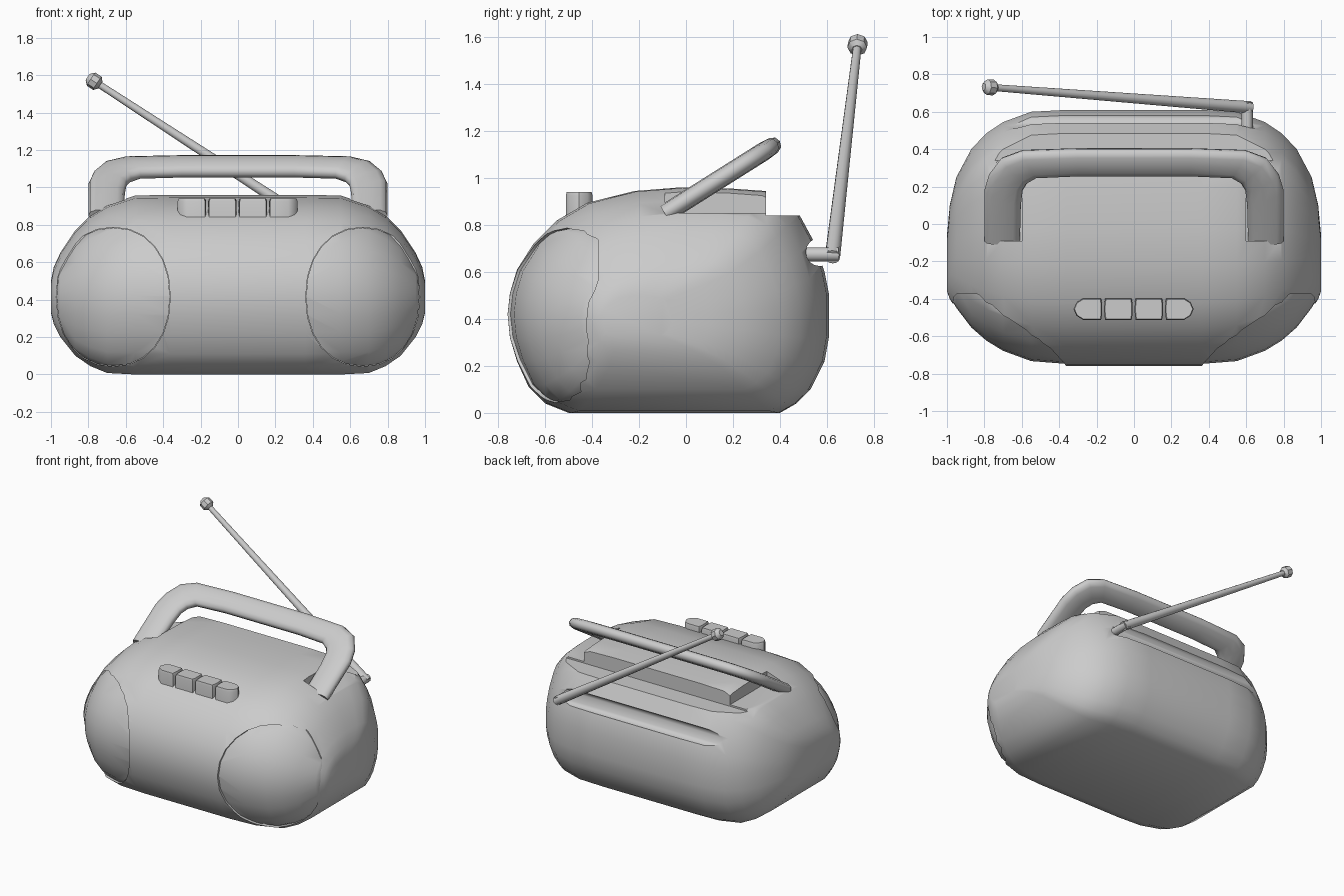
import bpy, bmesh, math
from mathutils import Vector

if "Cube" in bpy.data.objects:
    bpy.data.objects.remove(bpy.data.objects["Cube"])

grey = bpy.data.materials.new("grey plastic")
grey.diffuse_color = (0.6, 0.6, 0.6, 1)
grey.use_nodes = True
grey.node_tree.nodes["Principled BSDF"].inputs["Base Color"].default_value = grey.diffuse_color


def finish(ob, angle=35):
    bpy.ops.object.select_all(action='DESELECT')
    ob.select_set(True)
    bpy.context.view_layer.objects.active = ob
    bpy.ops.object.shade_smooth_by_angle(angle=math.radians(angle))


def loft(name, rings):
    """Closed rings of equal length, joined in order and capped."""
    bm = bmesh.new()
    rows = [[bm.verts.new(p) for p in r] for r in rings]
    n = len(rows[0])
    for a, b in zip(rows, rows[1:]):
        for i in range(n):
            bm.faces.new((a[i], a[(i + 1) % n], b[(i + 1) % n], b[i]))
    bm.faces.new(rows[0])
    bm.faces.new(rows[-1])
    bmesh.ops.recalc_face_normals(bm, faces=bm.faces)
    me = bpy.data.meshes.new(name)
    bm.to_mesh(me)
    bm.free()
    me.materials.append(grey)
    ob = bpy.data.objects.new(name, me)
    bpy.context.collection.objects.link(ob)
    return ob


def rod(name, a, b, r1, r2, n=12):
    a, b = Vector(a), Vector(b)
    q = (b - a).to_track_quat('Z', 'Y')
    ring = lambda c, r: [c + q @ Vector((r * math.cos(t), r * math.sin(t), 0))
                         for t in (2 * math.pi * i / n for i in range(n))]
    return loft(name, [ring(a, r1), ring(b, r2)])


def box(name, x0, x1, y0, y1, z0, z1):
    ring = lambda x: [(x, y0, z0), (x, y1, z0), (x, y1, z1), (x, y0, z1)]
    return loft(name, [ring(x0), ring(x1)])


def cut(ob, tool, op='DIFFERENCE'):
    m = ob.modifiers.new("cut", 'BOOLEAN')
    m.object, m.operation, m.solver = tool, op, 'EXACT'
    bpy.context.view_layer.objects.active = ob
    bpy.ops.object.modifier_apply(modifier=m.name)


# Body: one side profile, fitted to the front/back/bottom/top limits at each x
profile = [(-.76, .42), (-.75, .51), (-.72, .61), (-.65, .72), (-.55, .82), (-.42, .895),
           (-.22, .945), (-.03, .96), (.2, .955), (.34, .945), (.44, .90), (.485, .84),
           (.55, .72), (.59, .6), (.61, .5), (.61, .33), (.59, .22), (.53, .1), (.47, .04),
           (.4, 0), (-.5, 0), (-.6, .04), (-.67, .11), (-.72, .22), (-.75, .32)]
limits = [(.36, -.76, .61, 0, .96), (.55, -.745, .60, 0, .957), (.7, -.69, .545, .008, .907),
          (.79, -.635, .485, .045, .85), (.87, -.565, .40, .1, .77), (.95, -.46, .25, .2, .65),
          (.985, -.40, .1, .27, .575), (1, -.36, -.06, .33, .50)]


def shell(name, inset=0):
    def ring(x, f, b, lo, hi):
        f, b, lo, hi = f + inset, b - inset, lo + inset, hi - inset
        return [(x, f + (y + .76) / 1.37 * (b - f), lo + z / .96 * (hi - lo)) for y, z in profile]
    rows = [ring(-l[0], *l[1:]) for l in reversed(limits)] + [ring(*l) for l in limits]
    return loft(name, rows)


body = shell("body")
helpers = []

# Handle recess around the raised top panel, and the aerial groove in the back
tools = [box("recess_side", s * .6, s * 1.2, -.09, .9, .852, 1.3) for s in (-1, 1)]
tools.append(box("recess_back", -1.2, 1.2, .34, .9, .84, 1.3))
tools.append(rod("groove", (-.7, .57, .685), (.7, .57, .685), .06, .06, 16))
for t in tools:
    cut(body, t)
helpers += tools


# Speakers: slightly sunk domes in oval openings
def oval(s, grow, y):
    pts = []
    for i in range(24):
        t = 2 * math.pi * i / 24
        c, d = math.cos(t), math.sin(t)
        pts.append((s * (.667 + (.305 + grow) * math.copysign(abs(c) ** .92, c)), y,
                    .415 + (.372 + grow) * math.copysign(abs(d) ** .92, d)))
    return pts


for side, s in (("left", -1), ("right", 1)):
    hole = loft("speaker_hole", [oval(s, 0, -1), oval(s, 0, -.375)])
    plug = loft("speaker_plug", [oval(s, -.002, -1), oval(s, -.002, -.34)])
    cut(body, hole)
    dome = shell("speaker_" + side, .012)
    cut(dome, plug, 'INTERSECT')
    finish(dome)
    helpers += [hole, plug]
finish(body, 40)

# Handle: tilted loop swept from outer/inner edge pairs
outer = [(.8, -.09), (.8, .18), (.775, .265), (.71, .35), (.6, .39), (.3, .4)]
inner = [(.61, -.09), (.605, .1), (.595, .18), (.57, .22), (.52, .25), (.3, .26)]
plane = lambda p, s: Vector((s * p[0], p[1], .905 + .63 * p[1]))
up = Vector((0, -.53, .85))


def handle_ring(o, i, s):
    o, i = plane(o, s), plane(i, s)
    c, w = (o + i) / 2, (o - i) / 2
    pts = []
    for k in range(12):
        a, b = math.cos(k * math.pi / 6), math.sin(k * math.pi / 6)
        pts.append(c + w * math.copysign(abs(a) ** .75, a)
                   + up * .04 * math.copysign(abs(b) ** .75, b))
    return pts


pairs = list(zip(outer, inner))
handle = loft("handle", [handle_ring(o, i, -1) for o, i in pairs]
              + [handle_ring(o, i, 1) for o, i in reversed(pairs)])
finish(handle, 50)

# Four keys; the end ones are rounded on their outer side
for k in range(4):
    x0, x1 = -.323 + k * .163, -.323 + k * .163 + .153
    l = .05 if k == 0 else .006
    r = .05 if k == 3 else .006
    outline = [(x0 + l, -.512), (x1 - r, -.512), (x1 - r * .3, -.49), (x1, -.455),
               (x1 - r * .3, -.42), (x1 - r, -.398), (x0 + l, -.398), (x0 + l * .3, -.42),
               (x0, -.455), (x0 + l * .3, -.49)]
    mid = Vector(((x0 + x1) / 2, -.455))
    rings = [[(x, y, z) for x, y in (mid + (Vector(p) - mid) * f for p in outline)]
             for z, f in ((.80, 1), (.925, 1), (.94, .93))]
    finish(loft("key_%d" % (k + 1), rings), 40)

# Aerial: pivot peg, tapered rod and tip knob
base, tip = Vector((.605, .625, .675)), Vector((-.76, .73, 1.562))
d = (tip - base).normalized()
finish(rod("aerial_pivot", (.605, .48, .675), (.605, .65, .675), .03, .03))
finish(rod("aerial_rod", base - d * .02, tip, .033, .018))
q = d.to_track_quat('Z', 'Y')
knob = [[tip + d * h + q @ Vector((r * math.cos(a), r * math.sin(a), 0))
         for a in (k * math.pi / 4 for k in range(8))]
        for h, r in ((-.028, .022), (-.01, .042), (.03, .042), (.052, .02))]
finish(loft("aerial_tip", knob))

for h in helpers:
    bpy.data.objects.remove(h)
